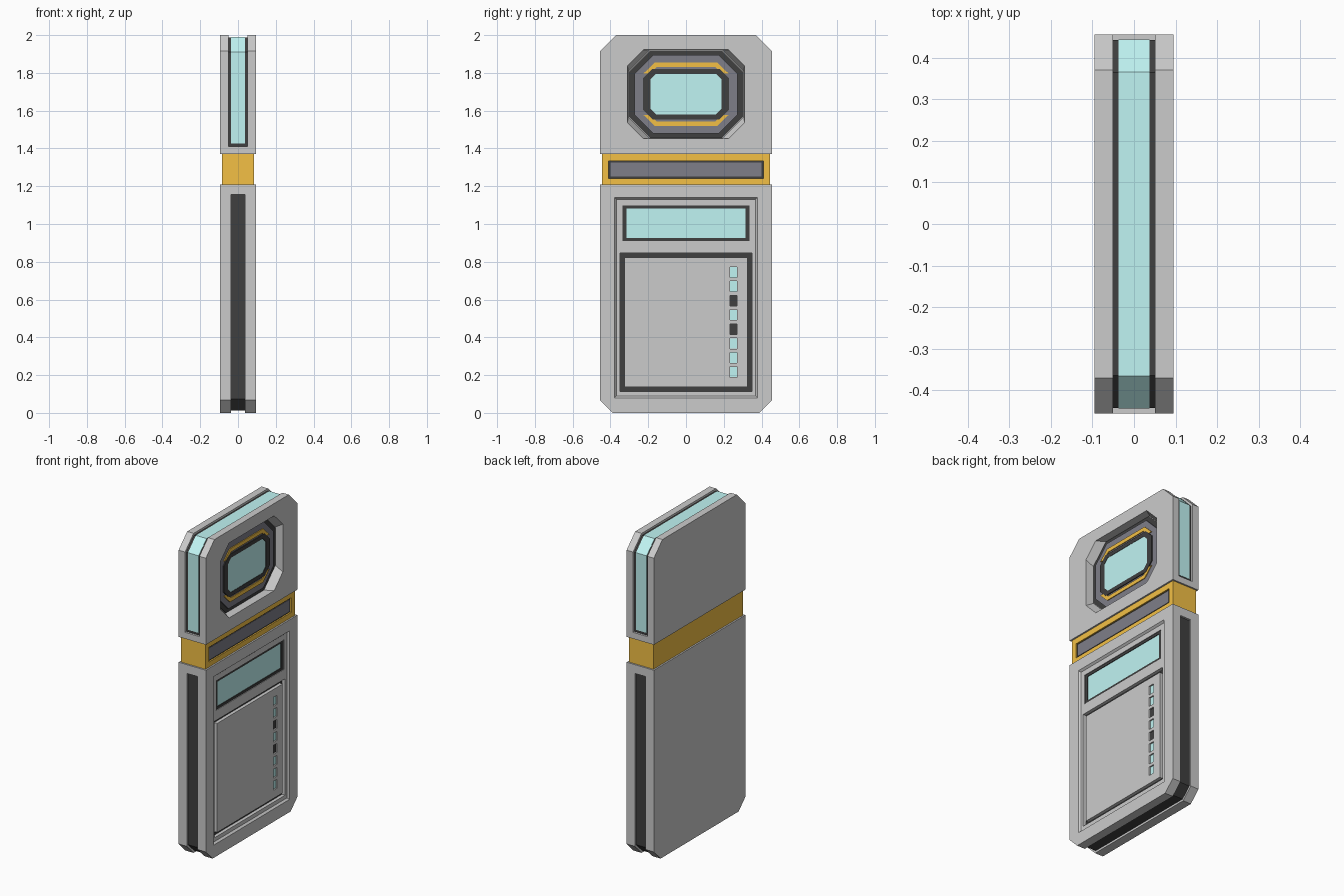
import bpy, bmesh

if "Cube" in bpy.data.objects:
    bpy.data.objects.remove(bpy.data.objects["Cube"])


def material(name, rgb):
    m = bpy.data.materials.new(name)
    m.diffuse_color = (*rgb, 1)
    m.use_nodes = True
    m.node_tree.nodes["Principled BSDF"].inputs["Base Color"].default_value = m.diffuse_color
    return m


CYAN = material("cyan", (0.53, 0.91, 0.90))
ORANGE = material("orange", (0.90, 0.53, 0.06))
DARK = material("charcoal", (0.21, 0.21, 0.25))
BLACK = material("black", (0.05, 0.05, 0.05))


def finish(name, bm, mat):
    bmesh.ops.recalc_face_normals(bm, faces=bm.faces)
    me = bpy.data.meshes.new(name)
    bm.to_mesh(me)
    bm.free()
    ob = bpy.data.objects.new(name, me)
    bpy.context.collection.objects.link(ob)
    if mat:
        me.materials.append(mat)
    return ob


def prism(name, prof, x0, x1, mat=None, prof1=None):
    """Extrude a (y, z) profile along x; prof1 gives a tapered far end."""
    bm = bmesh.new()
    a = [bm.verts.new((x0, *p)) for p in prof]
    b = [bm.verts.new((x1, *p)) for p in (prof1 or prof)]
    bm.faces.new(a)
    bm.faces.new(b)
    for i in range(len(a)):
        j = (i + 1) % len(a)
        bm.faces.new((a[i], a[j], b[j], b[i]))
    return finish(name, bm, mat)


def frame(name, outer, inner, x0, x1, mat=None):
    """Closed ring between two profiles with equal point counts."""
    bm = bmesh.new()
    loops = [[bm.verts.new((x, *p)) for p in prof]
             for x, prof in ((x0, outer), (x1, outer), (x1, inner), (x0, inner))]
    n = len(outer)
    for k in range(4):
        a, b = loops[k], loops[(k + 1) % 4]
        for i in range(n):
            j = (i + 1) % n
            bm.faces.new((a[i], a[j], b[j], b[i]))
    return finish(name, bm, mat)


def rect(cz, hy, hz, c=0, cy=0):
    """Rectangle, or octagon when a corner cut c is given."""
    if not c:
        return [(cy - hy, cz - hz), (cy + hy, cz - hz), (cy + hy, cz + hz), (cy - hy, cz + hz)]
    q = [(hy, hz - c), (hy - c, hz), (c - hy, hz), (-hy, hz - c),
         (-hy, c - hz), (c - hy, -hz), (hy - c, -hz), (hy, c - hz)]
    return [(cy + y, cz + z) for y, z in q]


def path(d, z_end, top):
    """Open body outline inset by d, from z_end round the chamfered end."""
    h = 0.455 - d
    c = (0.085 if top else 0.067) - 0.586 * d
    t, s = (2 - d, -1) if top else (d, 1)
    half = [(-h, z_end), (-h, t + s * c), (c - h, t)]
    return half + [(-y, z) for y, z in reversed(half)]


def strip(d0, d1, z_end, top):
    return path(d0, z_end, top) + path(d1, z_end, top)[::-1]


def cut(ob, *cutters):
    for c in cutters:
        c.hide_render = True
        m = ob.modifiers.new("cut", "BOOLEAN")
        m.operation, m.solver, m.object = "DIFFERENCE", "EXACT", c
        with bpy.context.temp_override(object=ob, active_object=ob, selected_objects=[ob]):
            bpy.ops.object.modifier_apply(modifier=m.name)
        bpy.data.objects.remove(c)


# Upper body with edge groove and octagonal recess
EZ = 1.687
head = prism("upper_body", path(0, 1.37, True), -0.095, 0.095)
cut(head,
    prism("groove_cut", strip(-0.05, 0.018, 1.41, True), -0.05, 0.05),
    prism("recess_cut", rect(EZ, 0.305, 0.233, 0.113), 0.045, 0.105, None,
          rect(EZ, 0.311, 0.236, 0.080)))
prism("upper_edge_seal", strip(0.013, 0.018, 1.41, True), -0.05, 0.05, BLACK)
prism("upper_edge_light", strip(0.011, 0.018, 1.425, True), -0.037, 0.037, CYAN)

# Octagonal display
prism("display_floor", rect(EZ, 0.302, 0.231, 0.112), 0.042, 0.048, BLACK)
prism("display_bezel", rect(EZ, 0.272, 0.208, 0.098), 0.046, 0.056, DARK)
frame("display_inner_frame", rect(EZ, 0.228, 0.133, 0.05), rect(EZ, 0.188, 0.108, 0.03),
      0.05, 0.062, BLACK)
prism("display_screen", rect(EZ, 0.19, 0.109, 0.03), 0.05, 0.06, CYAN)
half = [(0.225, 1.797), (0.165, 1.855), (-0.165, 1.855), (-0.225, 1.797),
        (-0.193, 1.797), (-0.155, 1.831), (0.155, 1.831), (0.193, 1.797)]
prism("display_trim_top", half, 0.05, 0.061, ORANGE)
prism("display_trim_bottom", [(y, 2 * EZ - z) for y, z in half], 0.05, 0.061, ORANGE)

# Orange neck band with dark inlay
band = prism("neck_band", rect(1.29, 0.445, 0.08), -0.085, 0.085, ORANGE)
cut(band, prism("inlay_cut", rect(1.288, 0.41, 0.046), 0.074, 0.1))
prism("neck_inlay_border", rect(1.288, 0.41, 0.046), 0.072, 0.076, BLACK)
prism("neck_inlay", rect(1.288, 0.4, 0.037), 0.074, 0.079, DARK)

# Lower body: edge groove, panel recess, screen pocket, panel groove, key pockets
keys = [(0.745 - 0.0755 * i) for i in range(8)]
body = prism("lower_body", path(0, 1.21, False), -0.095, 0.095)
outer, inner = rect(0.48, 0.35, 0.366), rect(0.48, 0.326, 0.343)
cut(body,
    prism("edge_cut", strip(-0.05, 0.02, 1.155, False), -0.038, 0.038),
    prism("panel_cut", rect(0.61, 0.368, 0.52), 0.083, 0.107, None, rect(0.61, 0.388, 0.54)),
    prism("screen_cut", rect(1.003, 0.337, 0.094), 0.071, 0.1),
    frame("panel_groove_cut", outer, inner, 0.058, 0.1),
    *[prism("key_cut", rect(z + 0.0, 0.019, 0.028, 0, 0.252), 0.071, 0.1) for z in keys])
prism("lower_edge_seal", strip(0.013, 0.02, 1.155, False), -0.038, 0.038, BLACK)
frame("panel_groove_floor", outer, inner, 0.056, 0.062, BLACK)

# Small screen
frame("small_screen_border", rect(1.003, 0.337, 0.094), rect(1.003, 0.316, 0.078),
      0.069, 0.079, BLACK)
prism("small_screen", rect(1.003, 0.318, 0.08), 0.069, 0.075, CYAN)

# Column of indicator keys
for i, z in enumerate(keys):
    prism(f"indicator_{i + 1}", rect(z, 0.0185, 0.0275, 0, 0.252), 0.069, 0.075,
          BLACK if i in (2, 4) else CYAN)
